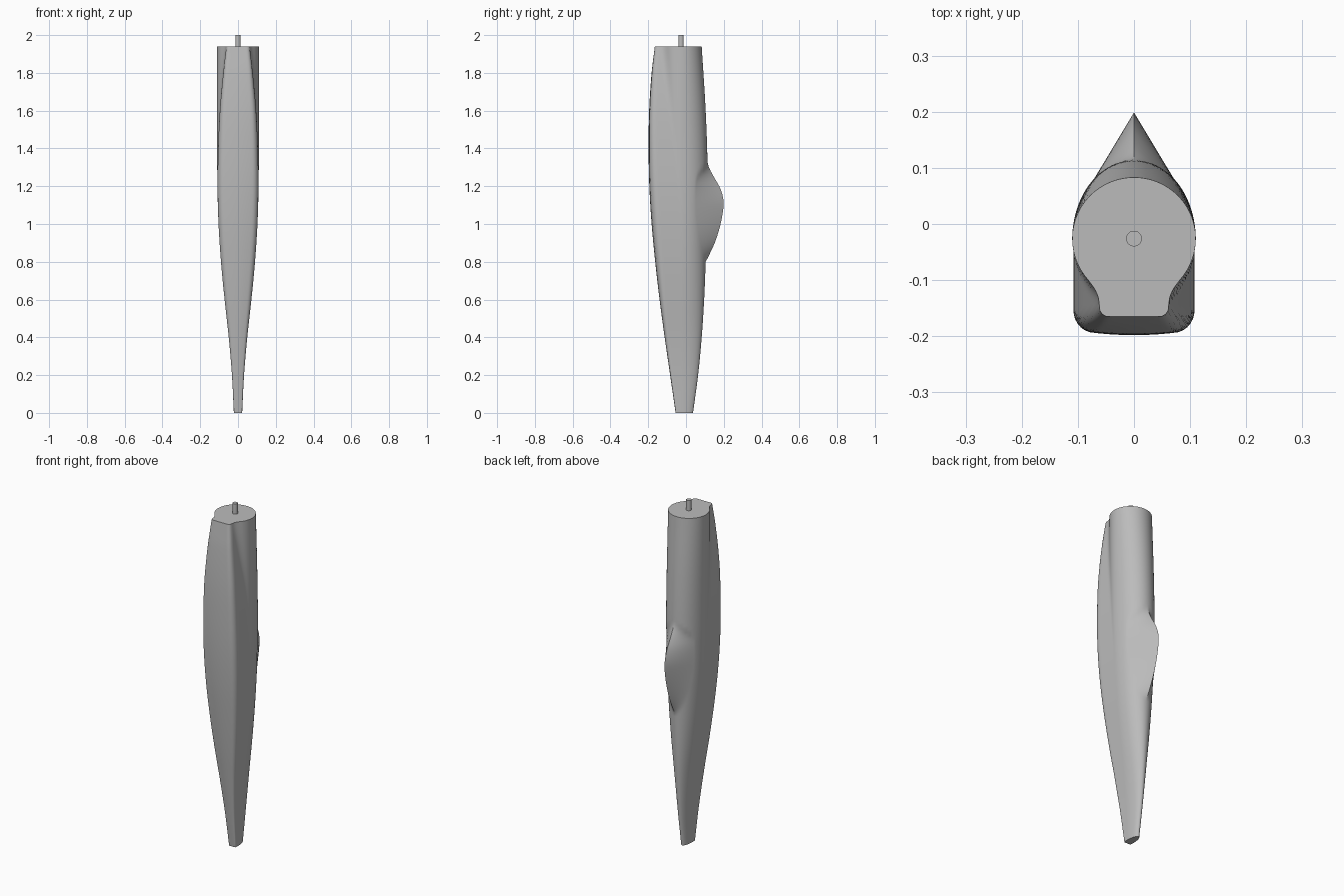
import bpy, bmesh, math

cube = bpy.data.objects.get("Cube")
if cube:
    bpy.data.objects.remove(cube)

grey = bpy.data.materials.new("plain grey")
grey.use_nodes = True
COLOUR = (0.5, 0.5, 0.5, 1)
grey.diffuse_color = COLOUR
grey.node_tree.nodes["Principled BSDF"].inputs["Base Color"].default_value = COLOUR

AXIS_Y = -0.026
TOP = 1.94

# Profiles along the height: (z, value)
HALF_WIDTH = [(0, .022), (.2, .032), (.4, .049), (.6, .071), (.8, .09),
              (1, .103), (1.2, .109), (1.4, .11), (TOP, .11)]
BELLY_WIDTH = [(0, .022), (.2, .032), (.4, .049), (.6, .071), (.8, .09),
               (1, .103), (1.2, .108), (1.4, .105), (1.6, .096), (1.8, .078), (TOP, .062)]
BELLY_Y = [(0, -.055), (.2, -.084), (.4, -.113), (.6, -.14), (.8, -.163),
           (1, -.182), (1.2, -.194), (1.4, -.198), (1.6, -.195), (1.8, -.182), (TOP, -.165)]
SPINE_Y = [(0, .037), (.2, .064), (.4, .083), (.6, .096), (.8, .104),
           (1.05, .111), (1.3, .114), (1.6, .104), (TOP, .083)]
RIDGE_Y = [(.8, .105), (.9, .152), (1, .183), (1.1, .199), (1.15, .194),
           (1.2, .176), (1.25, .147), (1.3, .121), (1.33, .113)]
CANOPY_WIDTH = [(.8, .012), (.84, .04), (.9, .06), (1, .082), (1.1, .09),
                (1.2, .092), (1.25, .089), (1.28, .076), (1.31, .045), (1.33, .012)]


def curve(keys, z):
    """Smooth interpolation through the keys."""
    z = min(max(z, keys[0][0]), keys[-1][0])
    i = next(k for k in range(len(keys) - 1) if z <= keys[k + 1][0])
    slope = lambda a, b: (keys[b][1] - keys[a][1]) / (keys[b][0] - keys[a][0])
    last = len(keys) - 1
    m0, m1 = slope(max(i - 1, 0), i + 1), slope(i, min(i + 2, last))
    h = keys[i + 1][0] - keys[i][0]
    t = (z - keys[i][0]) / h
    a, b = keys[i][1], keys[i + 1][1]
    return (a * (1 + 2 * t) * (1 - t) ** 2 + b * t * t * (3 - 2 * t)
            + h * m0 * t * (1 - t) ** 2 + h * m1 * t * t * (t - 1))


def section(z):
    """Signed field of the cross-section: round back, boxy belly, peaked canopy."""
    w, hw = curve(HALF_WIDTH, z), curve(BELLY_WIDTH, z)
    belly, back = curve(BELLY_Y, z), curve(SPINE_Y, z) - AXIS_Y
    bulge = .012 * math.sin(math.pi * z / TOP)
    radius = .27 * hw
    blend = max(.5 * (w - hw), 1e-5)
    has_canopy = CANOPY_WIDTH[0][0] <= z <= CANOPY_WIDTH[-1][0]
    ridge, cw = curve(RIDGE_Y, z), curve(CANOPY_WIDTH, z)
    edge = AXIS_Y + back * math.sqrt(max(1 - (cw / w) ** 2, 0))

    def field(x, y):
        x = abs(x)
        if y >= AXIS_Y:
            if has_canopy and x < cw:
                return y - ridge - (edge - ridge) * x / cw
            return math.hypot(x / w, (y - AXIS_Y) / back) - 1
        round_part = math.hypot(x, y - AXIS_Y) - w
        floor = belly + bulge * min(x / hw, 1) ** 2
        dx, dy = x - hw + radius, floor + radius - y
        box = math.hypot(max(dx, 0), max(dy, 0)) + min(max(dx, dy), 0) - radius
        h = max(blend - abs(round_part - box), 0) / blend
        return min(round_part, box) - h * h * blend / 4
    return field


def reach(field, dx, dy):
    """Distance from the axis to the outline in one direction."""
    lo, hi = 0, .4
    for _ in range(20):
        mid = (lo + hi) / 2
        if field(dx * mid, AXIS_Y + dy * mid) < 0:
            lo = mid
        else:
            hi = mid
    return lo


def finish(bm, name):
    bmesh.ops.recalc_face_normals(bm, faces=bm.faces)
    mesh = bpy.data.meshes.new(name)
    bm.to_mesh(mesh)
    bm.free()
    obj = bpy.data.objects.new(name, mesh)
    bpy.context.collection.objects.link(obj)
    mesh.materials.append(grey)
    bpy.ops.object.select_all(action='DESELECT')
    obj.select_set(True)
    bpy.context.view_layer.objects.active = obj
    bpy.ops.object.shade_smooth_by_angle(angle=math.radians(30))


# Fuselage with canopy, lofted upright from tail to nose
SIDES, RINGS = 128, 97
bm = bmesh.new()
rings = []
for k in range(RINGS + 1):
    z = TOP * k / RINGS
    field = section(z)
    ring = []
    for i in range(SIDES):
        a = 2 * math.pi * i / SIDES
        dx, dy = math.cos(a), math.sin(a)
        r = reach(field, dx, dy)
        ring.append(bm.verts.new((dx * r, AXIS_Y + dy * r, z)))
    rings.append(ring)
for low, high in zip(rings, rings[1:]):
    for i in range(SIDES):
        j = (i + 1) % SIDES
        bm.faces.new((low[i], low[j], high[j], high[i]))
bm.faces.new(rings[0])
bm.faces.new(rings[-1])
finish(bm, "fuselage")

# Shaft at the nose
bm = bmesh.new()
bmesh.ops.create_cone(bm, cap_ends=True, segments=32, radius1=.014, radius2=.014, depth=.08)
bmesh.ops.translate(bm, verts=bm.verts, vec=(0, AXIS_Y, 1.96))
finish(bm, "nose_shaft")
